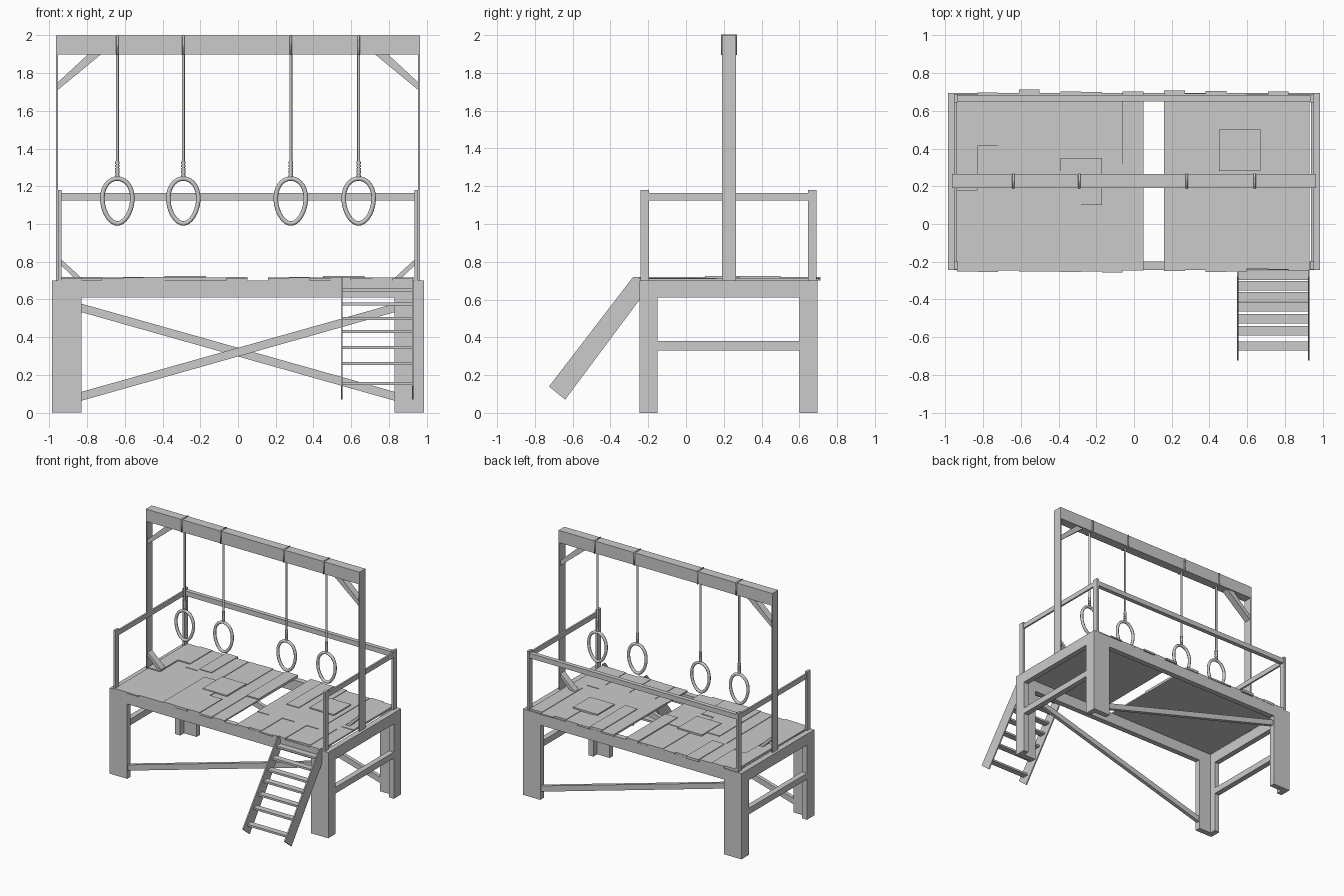
import bpy, bmesh, math, random
from mathutils import Vector

random.seed(4)
if "Cube" in bpy.data.objects:
    bpy.data.objects.remove(bpy.data.objects["Cube"])

grey = bpy.data.materials.new("plain grey")
grey.use_nodes = True
GREY = (0.6, 0.6, 0.6, 1)
grey.diffuse_color = GREY
grey.node_tree.nodes["Principled BSDF"].inputs["Base Color"].default_value = GREY


def finish(name, bm):
    bmesh.ops.recalc_face_normals(bm, faces=bm.faces)
    mesh = bpy.data.meshes.new(name)
    bm.to_mesh(mesh)
    bm.free()
    mesh.materials.append(grey)
    ob = bpy.data.objects.new(name, mesh)
    bpy.context.collection.objects.link(ob)
    return ob


def box(name, x0, x1, y0, y1, z0, z1):
    bm = bmesh.new()
    bmesh.ops.create_cube(bm, size=1)
    for v in bm.verts:
        v.co = (x1 if v.co.x > 0 else x0, y1 if v.co.y > 0 else y0, z1 if v.co.z > 0 else z0)
    return finish(name, bm)


def prism(name, outline, axis, a, b):
    """Extrude an outline along x, y or z from a to b."""
    place = {"x": lambda p, t: (t, p[0], p[1]), "y": lambda p, t: (p[0], t, p[1]),
             "z": lambda p, t: (p[0], p[1], t)}[axis]
    bm = bmesh.new()
    face = bm.faces.new([bm.verts.new(place(p, a)) for p in outline])
    new = bmesh.ops.extrude_face_region(bm, geom=[face])["geom"]
    shift = Vector(place((0, 0), b - a))
    bmesh.ops.translate(bm, vec=shift, verts=[g for g in new if isinstance(g, bmesh.types.BMVert)])
    return finish(name, bm)


def rope(name, points, radius, closed=False):
    curve = bpy.data.curves.new(name, "CURVE")
    curve.dimensions = "3D"
    curve.bevel_depth = radius
    curve.bevel_resolution = 2
    curve.use_fill_caps = True
    spline = curve.splines.new("POLY")
    spline.points.add(len(points) - 1)
    for p, co in zip(spline.points, points):
        p.co = (*co, 1)
    spline.use_cyclic_u = closed
    spline.use_smooth = True
    curve.materials.append(grey)
    ob = bpy.data.objects.new(name, curve)
    bpy.context.collection.objects.link(ob)
    return ob


W, FRONT, BACK, TOP, T = 0.987, -0.245, 0.695, 0.70, 0.045

# Platform frame
box("front_apron", -W, W, FRONT, FRONT + T, 0.61, TOP)
box("back_apron", -W, W, BACK - T, BACK, 0.61, TOP)
for s, side in ((1, "left"), (-1, "right")):
    box(side + "_apron", s * (W - T), s * W, FRONT + T, BACK - T, 0.61, TOP)
    box(side + "_low_rail", s * (W - T), s * W, FRONT + 0.09, BACK - 0.09, 0.33, 0.38)
    # Angled corner legs
    for y, d, end in ((FRONT, 1, "front"), (BACK, -1, "back")):
        x = s * W
        outline = [(x, y), (x - s * 0.158, y), (x - s * 0.158, y + d * T), (x - s * T, y + d * T),
                   (x - s * T, y + d * 0.095), (x, y + d * 0.095)]
        prism(f"{side}_{end}_leg", outline, "z", 0, 0.61)

# Long diagonal braces, one on each long side
for s, y, end in ((1, FRONT + 0.01, "front"), (-1, BACK - 0.04, "back")):
    outline = [(-0.84 * s, 0.06), (0.84 * s, 0.535), (0.84 * s, 0.58), (-0.84 * s, 0.107)]
    prism(end + "_brace", outline, "y", y, y + 0.03)

# Deck boards, leaving one gap
for i in range(17):
    x = -0.94 + 0.11 * i
    if i == 9:
        continue
    y0 = FRONT + random.uniform(-0.012, 0.01)
    y1 = BACK + random.uniform(-0.01, 0.02)
    cut = random.uniform(0.0, 0.45)
    low, high = random.sample((0.711, 0.715, 0.72), 2)
    box("deck_board_front", x, x + 0.11, y0, cut, TOP, low)
    box("deck_board_back", x, x + 0.11, cut, y1, TOP, high)
box("deck_patch", -0.39, -0.17, 0.10, 0.35, 0.705, 0.725)
box("deck_patch_left", 0.45, 0.67, 0.28, 0.50, 0.705, 0.725)

# Guard rails on three sides
box("back_guard_rail", -0.935, 0.935, 0.65, 0.685, 1.125, 1.165)
for s, side in ((1, "left"), (-1, "right")):
    box(side + "_guard_rail", s * 0.938, s * 0.952, -0.20, 0.65, 1.125, 1.165)
    box(side + "_front_guard_post", s * 0.935, s * 0.955, -0.242, -0.197, TOP, 1.18)
    box(side + "_back_guard_post", s * 0.935, s * 0.955, 0.645, 0.69, TOP, 1.18)

# Overhead beam, its posts and corner struts
BY0, BY1 = 0.19, 0.265
box("top_beam", -0.966, 0.966, BY0, BY1, 1.90, 2.0)
for s, side in ((1, "left"), (-1, "right")):
    box(side + "_beam_post", s * 0.956, s * 0.966, BY0, BY1, TOP, 1.90)
    upper = [(s * 0.957, 1.71), (s * 0.957, 1.75), (s * 0.79, 1.905), (s * 0.72, 1.905)]
    prism(side + "_upper_strut", upper, "y", BY0 + 0.01, BY1 - 0.01)
    lower = [(s * 0.957, 0.80), (s * 0.957, 0.83), (s * 0.82, 0.705), (s * 0.86, 0.705)]
    prism(side + "_lower_strut", lower, "y", BY0 + 0.01, BY1 - 0.01)

# Hanging ropes with rings
RY = (BY0 + BY1) / 2
for x in (-0.64, -0.29, 0.28, 0.64):
    rope("hanging_rope", [(x, RY, 1.24), (x, RY, 1.90)], 0.008)
    rope("beam_wrap", [(x, BY0, 1.9), (x, BY1, 1.9), (x, BY1, 2), (x, BY0, 2)], 0.006, True)
    for k in range(5):
        rope("rope_coil", [(x, RY, 1.25 + 0.017 * k), (x, RY, 1.263 + 0.017 * k)], 0.012)
    ring = []
    for k in range(32):
        a = math.tau * k / 32
        ring.append((x + 0.079 * math.cos(a) * (1 + 0.12 * math.sin(a)), RY, 1.122 + 0.119 * math.sin(a)))
    rope("rope_ring", ring, 0.012, True)

# Ladder
stringer = [(-0.28, 0.72), (-0.245, 0.72), (-0.245, 0.60), (-0.64, 0.07), (-0.725, 0.14)]
for x, side in ((0.545, "right"), (0.922, "left")):
    prism(side + "_ladder_side", stringer, "x", x, x + 0.01)
for z in (0.155, 0.26, 0.345, 0.43, 0.50, 0.575, 0.65):
    y = -0.685 + 0.76 * (z - 0.105)
    box("ladder_tread", 0.555, 0.922, y - 0.025, y + 0.025, z - 0.008, z + 0.008)
